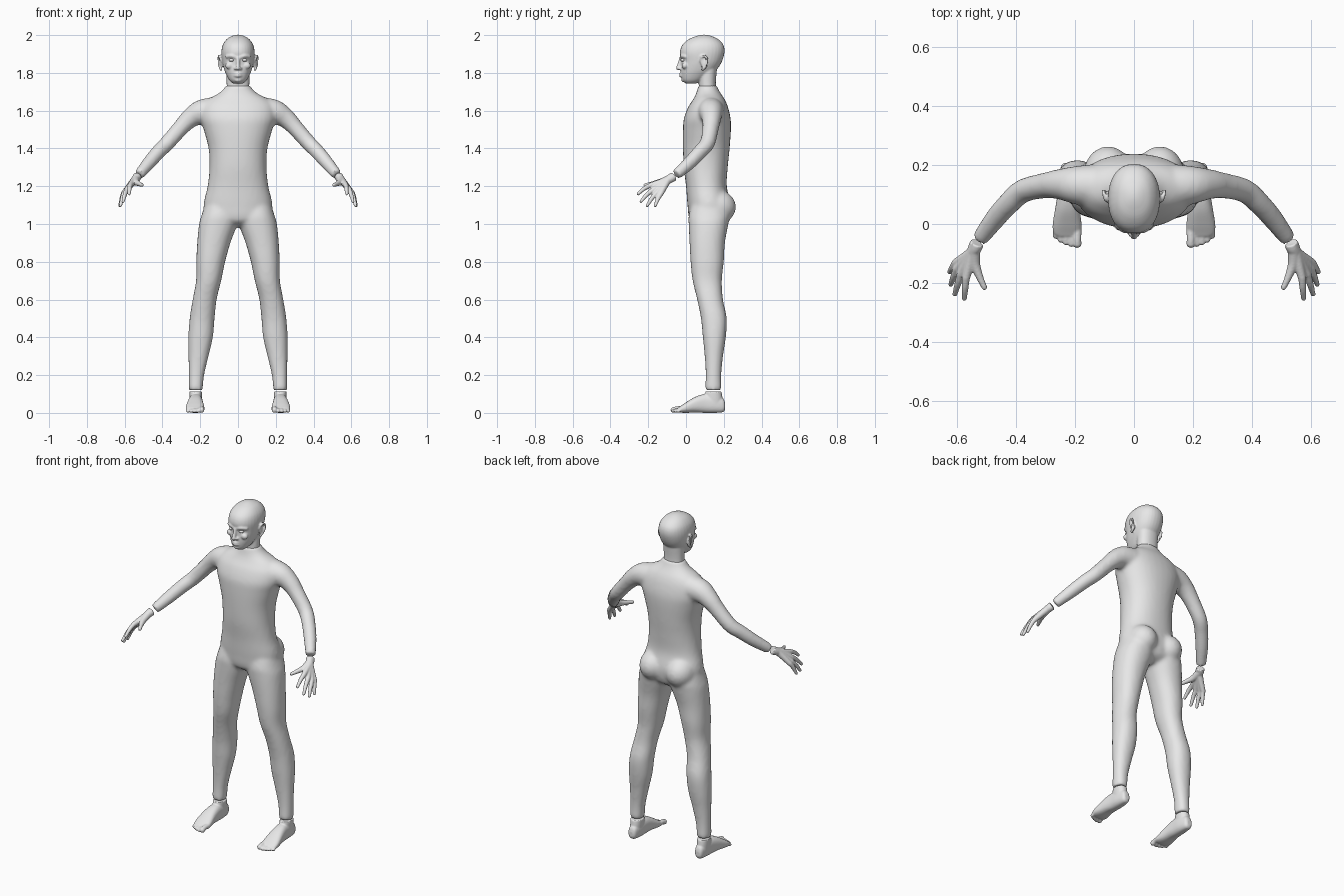
import bpy, bmesh, math
from mathutils import Vector, Matrix

skin = bpy.data.materials.new("plain_grey")
skin.diffuse_color = (0.8, 0.8, 0.8, 1)


def spline(pts, n=5):
    """Catmull-Rom interpolation of equal-length tuples."""
    out = []
    for i in range(len(pts) - 1):
        p0, p1, p2 = pts[max(i - 1, 0)], pts[i], pts[i + 1]
        p3 = pts[min(i + 2, len(pts) - 1)]
        for k in range(n):
            t = k / n
            out.append([0.5 * (2 * b + (c - a) * t + (2 * a - 5 * b + 4 * c - d) * t * t
                               + (3 * b - a - 3 * c + d) * t ** 3)
                        for a, b, c, d in zip(p0, p1, p2, p3)])
    out.append(list(pts[-1]))
    return out


def skin_rings(bm, rings):
    """Closed surface through a list of point rings."""
    vs = [[bm.verts.new(p) for p in ring] for ring in rings]
    n = len(vs[0])
    for a, b in zip(vs, vs[1:]):
        for i in range(n):
            j = (i + 1) % n
            bm.faces.new((a[i], a[j], b[j], b[i]))
    bm.faces.new(vs[0][::-1])
    bm.faces.new(vs[-1])


def loft(bm, sections, axis="z", power=2.2, n=32):
    """Loft of rounded sections (t, a0, a1, b0, b1) along z or y."""
    rings = []
    for t, a0, a1, b0, b1 in spline(sections):
        ring = []
        for i in range(n):
            ang = 2 * math.pi * i / n
            c, s = math.cos(ang), math.sin(ang)
            a = (a0 + a1) / 2 + (a1 - a0) / 2 * math.copysign(abs(c) ** (2 / power), c)
            b = (b0 + b1) / 2 + (b1 - b0) / 2 * math.copysign(abs(s) ** (2 / power), s)
            ring.append((a, b, t) if axis == "z" else (a, t, b))
        rings.append(ring)
    skin_rings(bm, rings)


def ball(bm, centre, radii, tilt=0):
    m = (Matrix.Translation(centre) @ Matrix.Rotation(tilt, 4, 'X')
         @ Matrix.Diagonal((*radii, 1)))
    bmesh.ops.create_uvsphere(bm, u_segments=20, v_segments=12, radius=1, matrix=m)


def tube(bm, pts, round_ends=False, n=16):
    """Round limb through points (x, y, z, radius)."""
    path = spline(pts)
    rings = []
    for i, p in enumerate(path):
        d = Vector(path[min(i + 1, len(path) - 1)][:3]) - Vector(path[max(i - 1, 0)][:3])
        q = d.to_track_quat('Z', 'Y')
        rings.append([Vector(p[:3]) + q @ Vector((p[3] * math.cos(2 * math.pi * k / n),
                                                  p[3] * math.sin(2 * math.pi * k / n), 0))
                      for k in range(n)])
    skin_rings(bm, rings)
    if round_ends:
        for p in (pts[0], pts[-1]):
            ball(bm, p[:3], (p[3],) * 3)


def mirror(bm, keep=True):
    """Reflect in x, keeping the first side or not."""
    geom = bm.verts[:] + bm.edges[:] + bm.faces[:]
    if keep:
        geom = bmesh.ops.duplicate(bm, geom=geom)["geom"]
    for v in [g for g in geom if isinstance(g, bmesh.types.BMVert)]:
        v.co.x *= -1
    bmesh.ops.reverse_faces(bm, faces=[g for g in geom if isinstance(g, bmesh.types.BMFace)])


def finish(bm, name, voxel=0, soften=0):
    bmesh.ops.recalc_face_normals(bm, faces=bm.faces[:])
    for f in bm.faces:
        f.smooth = True
    me = bpy.data.meshes.new(name)
    bm.to_mesh(me)
    bm.free()
    me.materials.append(skin)
    ob = bpy.data.objects.new(name, me)
    bpy.context.collection.objects.link(ob)
    if voxel:
        r = ob.modifiers.new("blend", 'REMESH')
        r.mode, r.voxel_size, r.use_smooth_shade = 'VOXEL', voxel, True
        s = ob.modifiers.new("soften", 'SMOOTH')
        s.factor, s.iterations = 0.5, soften


# Body: legs, buttocks and arms mirrored, then the trunk
bm = bmesh.new()
loft(bm, [(1.14, .005, .165, .04, .2), (1.05, .002, .192, .015, .23),
          (1.0, .004, .206, .014, .224), (.9, .040, .216, .019, .206),
          (.8, .068, .221, .024, .2), (.7, .089, .222, .035, .19),
          (.6, .113, .24, .059, .196), (.5, .124, .256, .079, .216),
          (.4, .133, .263, .089, .211), (.3, .156, .262, .099, .196),
          (.2, .179, .261, .104, .187), (.12, .187, .261, .1, .189)])
ball(bm, (.088, .165, 1.09), (.085, .1, .09))
tube(bm, [(.1, .13, 1.6, .075), (.19, .132, 1.593, .067), (.25, .135, 1.562, .053),
          (.305, .13, 1.507, .044), (.375, .113, 1.428, .041), (.42, .075, 1.383, .039),
          (.47, .02, 1.325, .036), (.523, -.051, 1.262, .029)])
mirror(bm)
loft(bm, [(z, -w, w, y0, y1) for z, w, y0, y1 in [
    (.985, .06, .07, .17), (1.02, .16, .02, .22), (1.1, .182, .008, .235),
    (1.2, .161, 0, .216), (1.3, .151, -.012, .221), (1.4, .156, -.016, .231),
    (1.5, .182, -.016, .238), (1.56, .2, -.011, .236), (1.62, .195, .012, .222),
    (1.66, .16, .038, .205), (1.69, .105, .053, .185), (1.72, .072, .062, .168),
    (1.735, .068, .066, .165)]])
finish(bm, "body", .01, 8)

# Head: paired features mirrored, then skull, neck, nose and lips
bm = bmesh.new()
tube(bm, [(.014, -.024, 1.884, .009), (.035, -.02, 1.89, .01), (.058, -.004, 1.886, .009)], True)
ball(bm, (.046, -.006, 1.838), (.022, .017, .018))
ball(bm, (.012, -.033, 1.823), (.009, .01, .008))
ball(bm, (.09, .094, 1.852), (.008, .017, .034), .2)
tube(bm, [(.088, .078, 1.862, .006), (.098, .083, 1.885, .006), (.103, .102, 1.889, .006),
          (.104, .113, 1.868, .006), (.1, .105, 1.84, .006), (.09, .088, 1.818, .008)], True)
mirror(bm)
loft(bm, [(z, -w, w, y0, y1) for z, w, y0, y1 in [
    (1.743, .025, .0, .05), (1.76, .045, -.019, .09), (1.79, .062, -.026, .13),
    (1.82, .074, -.027, .165), (1.86, .084, -.025, .19), (1.91, .088, -.032, .204),
    (1.95, .08, -.018, .197), (1.98, .058, .018, .168), (1.996, .03, .058, .132),
    (2.002, .008, .085, .105)]])
loft(bm, [(1.68, -.06, .06, .072, .16), (1.75, -.06, .06, .068, .158),
          (1.83, -.062, .062, .07, .165)])
tube(bm, [(0, -.026, 1.88, .009), (0, -.034, 1.85, .01), (0, -.041, 1.826, .012)], True)
for z, r in ((1.796, .007), (1.785, .008)):
    tube(bm, [(-.022, -.019, z, .004), (0, -.029, z, r), (.022, -.019, z, .004)], True)
ball(bm, (0, -.012, 1.763), (.02, .013, .012))
finish(bm, "head", .005, 3)

# Eyes
bm = bmesh.new()
ball(bm, (.034, -.015, 1.868), (.014, .0135, .009))
mirror(bm)
finish(bm, "eyes")

# Hands: palm strands from the wrist to each knuckle, then fingers and thumb
knuckles = [(.571, -.185, 1.206), (.589, -.172, 1.183), (.602, -.153, 1.167), (.606, -.132, 1.162)]
tips = [(.576, -.253, 1.16), (.608, -.238, 1.12), (.622, -.205, 1.098), (.626, -.163, 1.097)]
for side in ("left", "right"):
    bm = bmesh.new()
    for k, t in zip(knuckles, tips):
        mid = [(a + b) / 2 for a, b in zip(k, t)]
        mid[2] += .006
        tube(bm, [(.533, -.066, 1.25, .024), (.548, -.095, 1.233, .02), (*k, .014)])
        tube(bm, [(*k, .0135), (*mid, .0115), (*t, .0085)], True)
    tube(bm, [(.543, -.09, 1.237, .022), (.54, -.135, 1.222, .018),
              (.524, -.18, 1.213, .0125), (.508, -.215, 1.206, .0095)], True)
    if side == "right":
        mirror(bm, keep=False)
    finish(bm, side + "_hand", .004, 3)

# Feet: sole, ankle and five toes
toes = [(.192, .193, -.066, .0155), (.212, .213, -.068, .0105), (.229, .231, -.062, .0105),
        (.246, .249, -.054, .01), (.262, .266, -.041, .0095)]
for side in ("left", "right"):
    bm = bmesh.new()
    loft(bm, [(.207, .21, .238, .02, .05), (.195, .198, .248, .004, .078),
              (.15, .189, .256, 0, .095), (.1, .187, .26, 0, .1), (.05, .184, .268, .002, .085),
              (0, .178, .276, 0, .056), (-.03, .18, .274, .002, .036),
              (-.042, .19, .262, .008, .028)], "y", 2.5)
    loft(bm, [(.04, .192, .255, .1, .195), (.08, .19, .257, .1, .193), (.113, .19, .258, .103, .188)])
    for x0, x1, y, r in toes:
        tube(bm, [(x0, -.015, .022, r), (x1, y * .7, r + .006, r * .9), (x1, y, r, r)], True)
    if side == "right":
        mirror(bm, keep=False)
    finish(bm, side + "_foot", .0045, 3)
